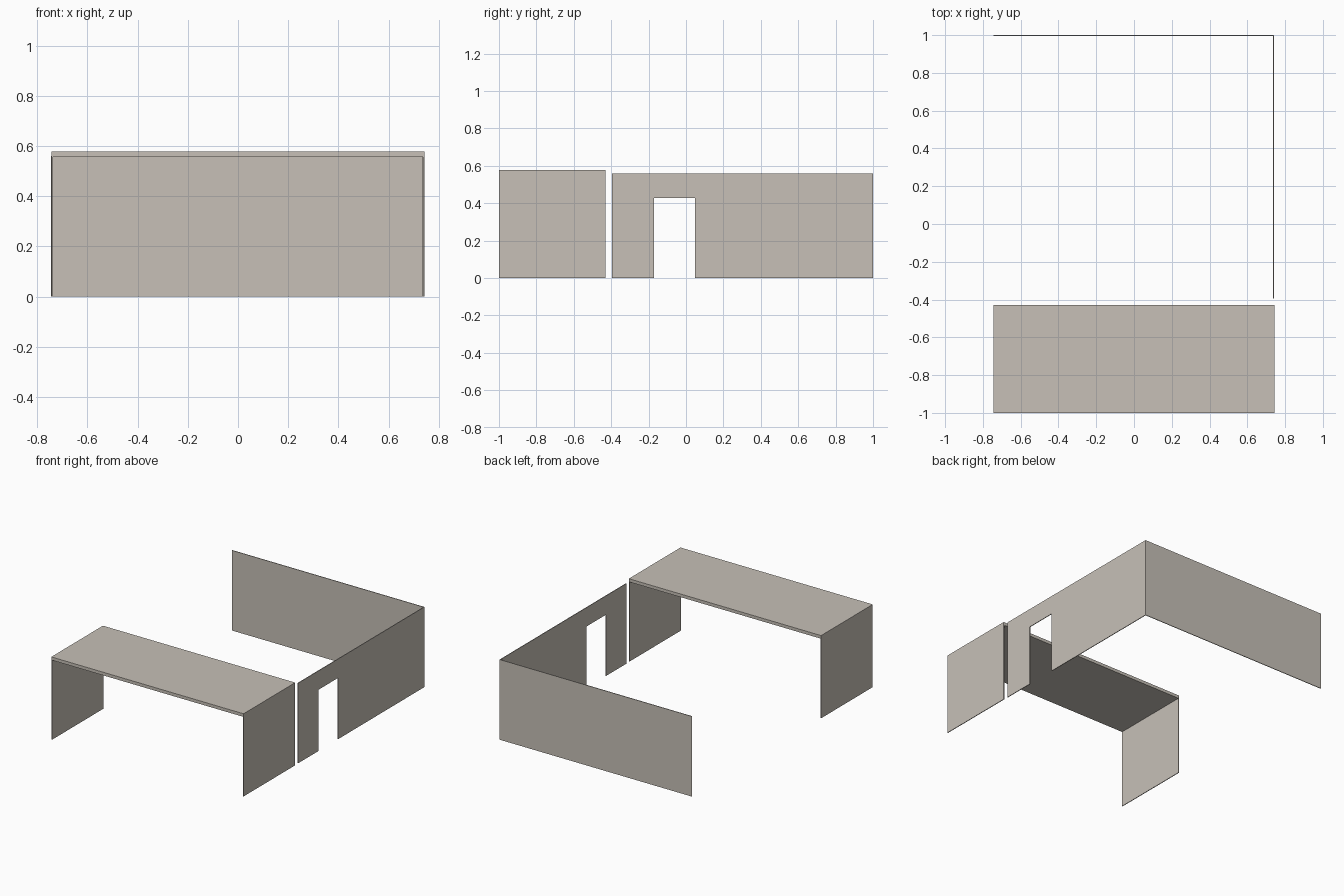
import bpy
import bmesh

if "Cube" in bpy.data.objects:
    bpy.data.objects.remove(bpy.data.objects["Cube"])

stone = bpy.data.materials.new("warm_grey")
stone.diffuse_color = (0.57, 0.53, 0.475, 1)
stone.use_nodes = True
stone.node_tree.nodes["Principled BSDF"].inputs["Base Color"].default_value = stone.diffuse_color
T = 0.005  # sheet thickness


def panel(name, outline, direction):
    """Extrude a flat outline along a direction into a solid panel."""
    bm = bmesh.new()
    face = bm.faces.new([bm.verts.new(p) for p in outline])
    ext = bmesh.ops.extrude_face_region(bm, geom=[face], use_keep_orig=True)
    moved = [g for g in ext["geom"] if isinstance(g, bmesh.types.BMVert)]
    bmesh.ops.translate(bm, verts=moved, vec=direction)
    bmesh.ops.recalc_face_normals(bm, faces=bm.faces)
    mesh = bpy.data.meshes.new(name)
    bm.to_mesh(mesh)
    bm.free()
    mesh.materials.append(stone)
    obj = bpy.data.objects.new(name, mesh)
    bpy.context.collection.objects.link(obj)
    return obj


def side_panel(name, yz, x):
    return panel(name, [(x, y, z) for y, z in yz], (T, 0, 0))


# Front bridge: two end panels with a roof slab between them
W, H, BACK = 0.743, 0.578, -0.43
end = [(-1, 0), (BACK, 0), (BACK, H), (-1, H)]
side_panel("left_end_panel", end, -W)
side_panel("right_end_panel", end, W - T)
panel("roof_slab",
      [(-W + T, y, z) for y, z in ((-1, H - 0.022), (BACK, H - 0.022), (BACK, H), (-1, H))],
      (2 * (W - T), 0, 0))

# Side wall with a doorway cut out of its profile
WH, RX = 0.56, 0.741
side_panel("doorway_wall",
           [(-0.395, 0), (-0.17, 0), (-0.17, 0.428), (0.048, 0.428),
            (0.048, 0), (1, 0), (1, WH), (-0.395, WH)], RX - T)

# Back wall meeting the side wall at the corner
panel("back_wall",
      [(-0.745, 1, 0), (RX - T, 1, 0), (RX - T, 1, WH), (-0.745, 1, WH)],
      (0, -T, 0))
